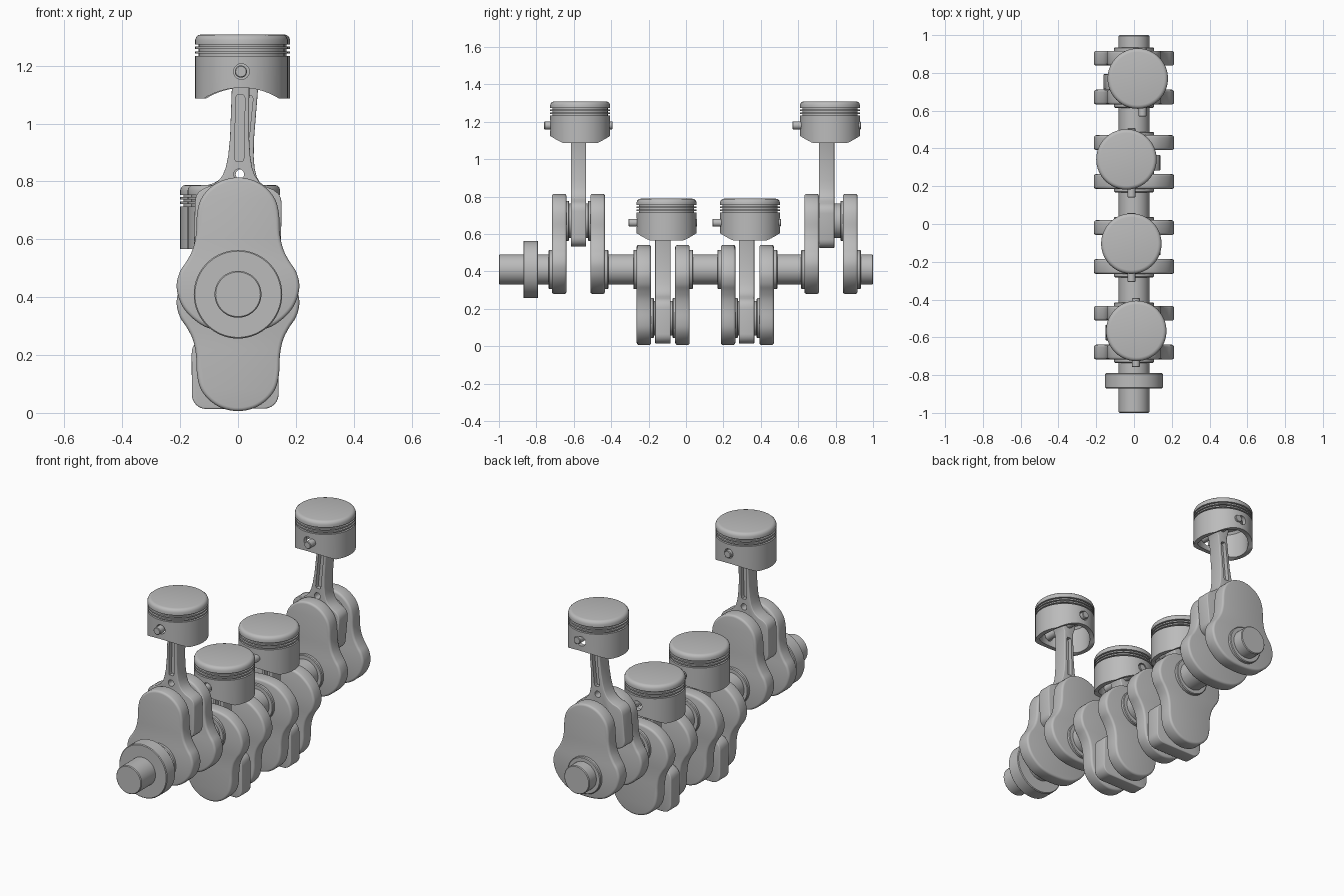
import bpy, bmesh, math
from mathutils import Matrix, Vector

cube = bpy.data.objects.get("Cube")
if cube:
    bpy.data.objects.remove(cube, do_unlink=True)

steel = bpy.data.materials.new("grey steel")
steel.use_nodes = True
GREY = (0.5, 0.5, 0.5, 1)
steel.diffuse_color = GREY
steel.node_tree.nodes["Principled BSDF"].inputs["Base Color"].default_value = GREY

AXIS = 0.41    # height of the shaft axis
THROW = 0.26   # crank radius
ROD = 0.51     # distance from crank pin to wrist pin


def activate(ob):
    bpy.ops.object.select_all(action='DESELECT')
    ob.select_set(True)
    bpy.context.view_layer.objects.active = ob


def finish(bm, name, loc=(0, 0, 0)):
    bmesh.ops.recalc_face_normals(bm, faces=bm.faces)
    mesh = bpy.data.meshes.new(name)
    bm.to_mesh(mesh)
    bm.free()
    mesh.materials.append(steel)
    ob = bpy.data.objects.new(name, mesh)
    ob.location = loc
    bpy.context.collection.objects.link(ob)
    return ob


def smooth(ob):
    activate(ob)
    bpy.ops.object.shade_smooth_by_angle(angle=math.radians(35))


def lathe(name, profile, loc=(0, 0, 0), along_y=False, steps=64):
    """Turn a (radius, height) profile that starts and ends on the axis."""
    bm = bmesh.new()
    verts = [bm.verts.new((r, 0, h)) for r, h in profile]
    edges = [bm.edges.new(pair) for pair in zip(verts, verts[1:])]
    bmesh.ops.spin(bm, geom=verts + edges, cent=(0, 0, 0), axis=(0, 0, 1),
                   angle=math.tau, steps=steps, use_duplicate=False)
    bmesh.ops.remove_doubles(bm, verts=bm.verts, dist=1e-5)
    if along_y:
        bm.transform(Matrix.Rotation(-math.pi / 2, 4, 'X'))
    return finish(bm, name, loc)


def bar(name, r, y0, y1, x=0, z=AXIS, b=0.004):
    """Round bar along y with slightly broken edges."""
    return lathe(name, [(0, y0), (r - b, y0), (r, y0 + b), (r, y1 - b),
                        (r - b, y1), (0, y1)], (x, 0, z), True)


def curve_through(points, n=4):
    """Smooth curve through a half outline whose ends lie on the mirror line."""
    p = [Vector(q) for q in points]
    p = [Vector((-p[1].x, p[1].y))] + p + [Vector((-p[-2].x, p[-2].y))]
    out = []
    for a, b, c, d in zip(p, p[1:], p[2:], p[3:]):
        for i in range(n):
            t = i / n
            out.append(0.5 * (2 * b + (c - a) * t + (2 * a - 5 * b + 4 * c - d) * t ** 2
                              + (3 * b - a - 3 * c + d) * t ** 3))
    return out + [p[-2]]


def plate(name, half, thick, loc, flip=1, bevel=0):
    """Extrude a mirrored half outline (x, z) along y."""
    outline = list(half) + [(-x, z) for x, z in reversed(half) if x > 1e-4]
    bm = bmesh.new()
    face = bm.faces.new([bm.verts.new((x, -thick / 2, z * flip)) for x, z in outline])
    new = bmesh.ops.extrude_face_region(bm, geom=[face])["geom"]
    bmesh.ops.translate(bm, vec=(0, thick, 0),
                        verts=[v for v in new if isinstance(v, bmesh.types.BMVert)])
    ob = finish(bm, name, loc)
    if bevel:
        mod = ob.modifiers.new("rounded edges", 'BEVEL')
        mod.width, mod.segments, mod.angle_limit = bevel, 3, math.radians(50)
        activate(ob)
        bpy.ops.object.modifier_apply(modifier=mod.name)
    return ob


def cut(ob, cutter):
    mod = ob.modifiers.new("cut", 'BOOLEAN')
    mod.operation, mod.solver, mod.object = 'DIFFERENCE', 'EXACT', cutter
    activate(ob)
    bpy.ops.object.modifier_apply(modifier=mod.name)
    bpy.data.objects.remove(cutter, do_unlink=True)


# Half outlines
WEB = curve_through([(0, .404), (.056, .393), (.1, .365), (.13, .325), (.142, .275),
                     (.145, .21), (.156, .157), (.177, .115), (.2, .08), (.212, .036),
                     (.207, -.005), (.19, -.045), (.158, -.082), (.114, -.112),
                     (.06, -.127), (0, -.131)])

ROD_SIDE = [(.1, -.136)]
ROD_SIDE += [(.1 + .05 * math.sin(a), -.086 - .05 * math.cos(a))
             for a in (math.pi / 2 * i / 6 for i in range(1, 7))]
ROD_SIDE += [(.15, .055), (.147, .075), (.138, .091), (.12, .104), (.092, .115),
             (.07, .131), (.055, .152), (.045, .18), (.038, .22), (.033, .28), (.03, .46)]
ROD_SIDE += [(.046 * math.cos(a), ROD + .046 * math.sin(a))
             for a in (math.pi / 2 * i / 6 for i in range(-2, 7))]


def make_web(name, y, up):
    smooth(plate(name, WEB, .078, (0, y, AXIS), up, .012))


def make_rod(name, x, y, z, lean):
    ob = plate(name, ROD_SIDE, .082, (0, 0, 0), 1, .005)
    # I-beam recess on both faces, and a round hole at its foot
    recess = [(.012, .2), (.016, .21), (.016, .42), (.01, .43)]
    for s in (-1, 1):
        cut(ob, plate("recess_cutter", recess, .05, (0, s * .041, 0)))
    cut(ob, bar("hole_cutter", .018, -.1, .1, 0, .155))
    ob.location = (x, y, z)
    ob.rotation_euler.y = math.atan2(lean, ROD)
    smooth(ob)


def make_piston(name, x, y, top):
    # Crown with rounded rim, ring grooves, skirt and hollow inside
    prof = [(0, 0), (.14, 0), (.149, -.002), (.156, -.008), (.16, -.018)]
    for g in (.034, .05, .066):
        prof += [(.16, -g), (.148, -g), (.148, -g - .008), (.16, -g - .008)]
    prof += [(.16, -.222), (.135, -.222), (.135, -.075), (.125, -.062), (0, -.062)]
    ob = lathe(name, prof, (x, y, top))
    arch = bar("arch_cutter", .247, -.3, .3, x, top - .184 - .247)
    arch.location.y = y
    cut(ob, arch)
    hole = bar("pin_hole_cutter", .027, -.3, .3, x, top - .128)
    hole.location.y = y
    cut(ob, hole)
    smooth(ob)


# throw direction, webs centre y, rod x, rod y, rod lean, piston x, piston y
CYLINDERS = [
    (1, -.575, 0, -.575, .01, .012, -.566),
    (-1, -.122, -.01, -.124, -.003, -.014, -.104),
    (-1, .328, -.01, .324, -.003, -.04, .342),
    (1, .775, -.005, .752, .05, .02, .77),
]
GAP = .103   # web centre to throw centre
FACE = .142  # outer web face to throw centre

for i, (up, yc, rx, ry, lean, px, py) in enumerate(CYLINDERS, 1):
    pin_z = AXIS + up * THROW
    for side, s in (("front", -1), ("rear", 1)):
        make_web(f"crank_web_{side}_{i}", yc + s * GAP, up)
        a = yc + s * FACE
        smooth(bar(f"journal_collar_{side}_{i}", .105, a - .018, a + .018))
        b = yc + s * (GAP - .039)
        smooth(bar(f"pin_collar_{side}_{i}", .107, b - .014, b + .014, 0, pin_z))
    smooth(bar(f"crank_pin_{i}", .092, yc - .08, yc + .08, 0, pin_z))
    make_rod(f"connecting_rod_{i}", rx, ry, pin_z, lean)
    smooth(bar(f"wrist_pin_{i}", .021, ry - .183, ry + .183, rx + lean, pin_z + ROD, .003))
    make_piston(f"piston_{i}", px, py, pin_z + ROD + .128)

# Main journals between the throws, and the shaft ends
stops = [-1 - FACE] + [c[1] for c in CYLINDERS] + [1 + FACE]
for i, (a, b) in enumerate(zip(stops, stops[1:]), 1):
    smooth(bar(f"main_journal_{i}", .081, a + FACE, b - FACE))

# Front flange
smooth(bar("front_flange", .153, -.87, -.79))
